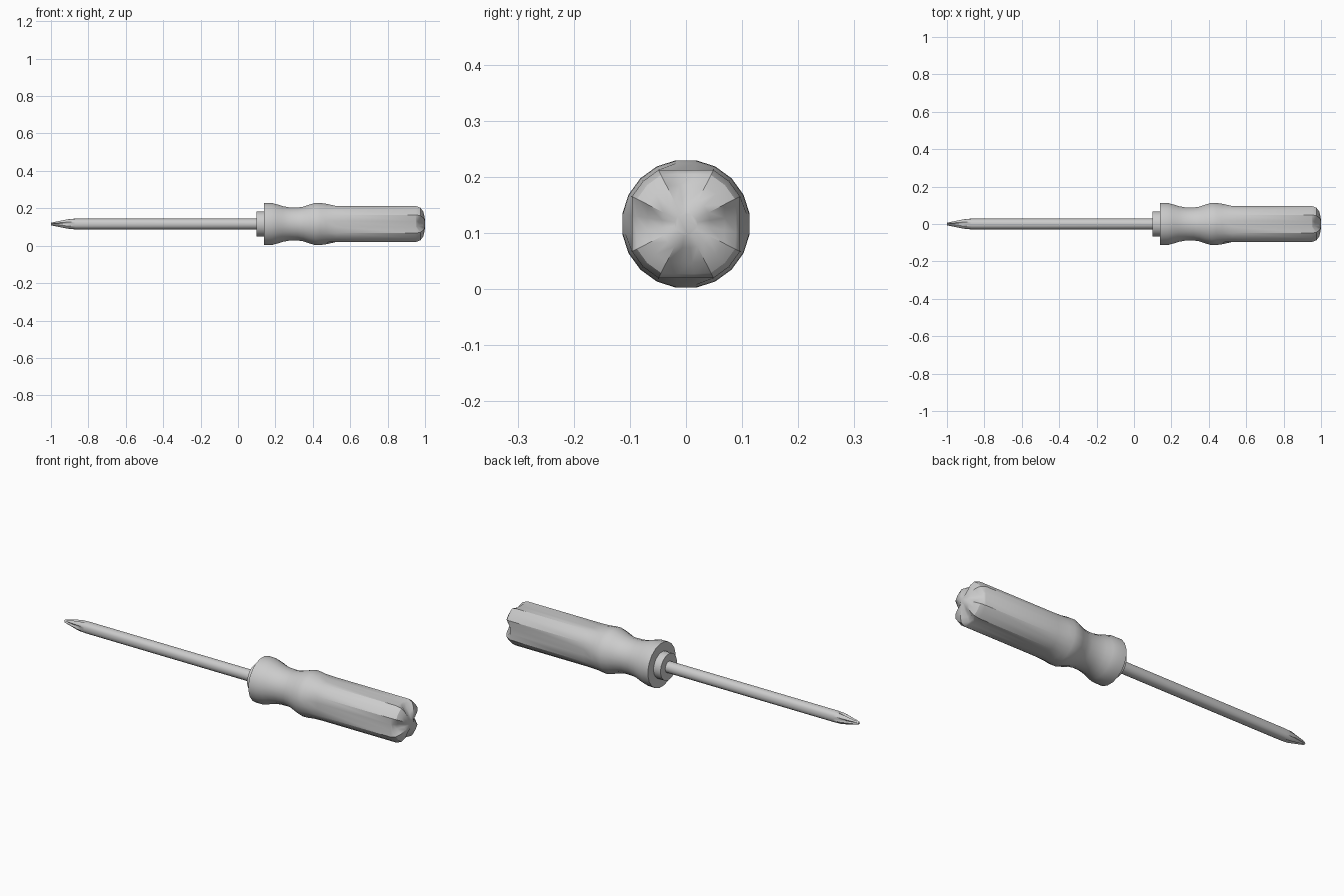
import bpy, bmesh
from math import sin, cos, pi, radians

AXIS_Z = 0.116

cube = bpy.data.objects.get("Cube")
if cube:
    bpy.data.objects.remove(cube, do_unlink=True)

grey = bpy.data.materials.new("light_grey")
grey.use_nodes = True
colour = (0.6, 0.6, 0.6, 1)
grey.diffuse_color = colour
grey.node_tree.nodes["Principled BSDF"].inputs["Base Color"].default_value = colour


def loft(name, rings, sides, offset=0.0, flute_angle=0.0):
    """Skin rings along x. A ring is ((x, r), (x, r) for the fluted columns)."""
    bm = bmesh.new()
    loops = []
    for plain, fluted in rings:
        loop = []
        for i in range(sides):
            a = offset + 2 * pi * i / sides
            # angle to the nearest y or z axis
            off_axis = abs((a + pi / 4) % (pi / 2) - pi / 4)
            x, r = fluted if off_axis <= flute_angle else plain
            loop.append(bm.verts.new((x, r * cos(a), AXIS_Z + r * sin(a))))
        loops.append(loop)
    for a, b in zip(loops, loops[1:]):
        for i in range(sides):
            j = (i + 1) % sides
            bm.faces.new((a[i], a[j], b[j], b[i]))
    bm.faces.new(loops[0])
    bm.faces.new(loops[-1])
    bmesh.ops.recalc_face_normals(bm, faces=bm.faces[:])
    mesh = bpy.data.meshes.new(name)
    bm.to_mesh(mesh)
    bm.free()
    mesh.materials.append(grey)
    obj = bpy.data.objects.new(name, mesh)
    bpy.context.collection.objects.link(obj)
    bpy.ops.object.select_all(action='DESELECT')
    obj.select_set(True)
    bpy.context.view_layer.objects.active = obj
    bpy.ops.object.shade_smooth_by_angle(angle=radians(32))
    return obj


def same(*points):
    return [(p, p) for p in points]


# Handle: waisted neck, grip with four flats, domed end with four scoops
neck = same((0.14, 0.115), (0.18, 0.114), (0.21, 0.106), (0.24, 0.096),
            (0.275, 0.09), (0.32, 0.089), (0.35, 0.094), (0.385, 0.106),
            (0.415, 0.115), (0.44, 0.114), (0.47, 0.11))
grip = [((0.525, 0.108), (0.525, 0.0972)),
        ((0.95, 0.108), (0.95, 0.0972))]
dome = [((0.975, 0.098), (0.956, 0.09)),
        ((0.99, 0.076), (0.967, 0.07)),
        ((0.997, 0.045), (0.988, 0.043)),
        ((1.0, 0.02), (1.0, 0.02))]
loft("handle", neck + grip + dome, 20, radians(9), radians(10))

# Ferrule between handle and shaft
loft("ferrule", same((0.1, 0.068), (0.15, 0.068)), 20, radians(9))

# Shaft with a tapered cross tip
tip = [((-1.0, 0.007), (-1.0, 0.003)),
       ((-0.985, 0.011), (-0.985, 0.004)),
       ((-0.91, 0.027), (-0.91, 0.018))]
loft("shaft", tip + same((-0.87, 0.029), (0.11, 0.029)), 16, 0, radians(2))
